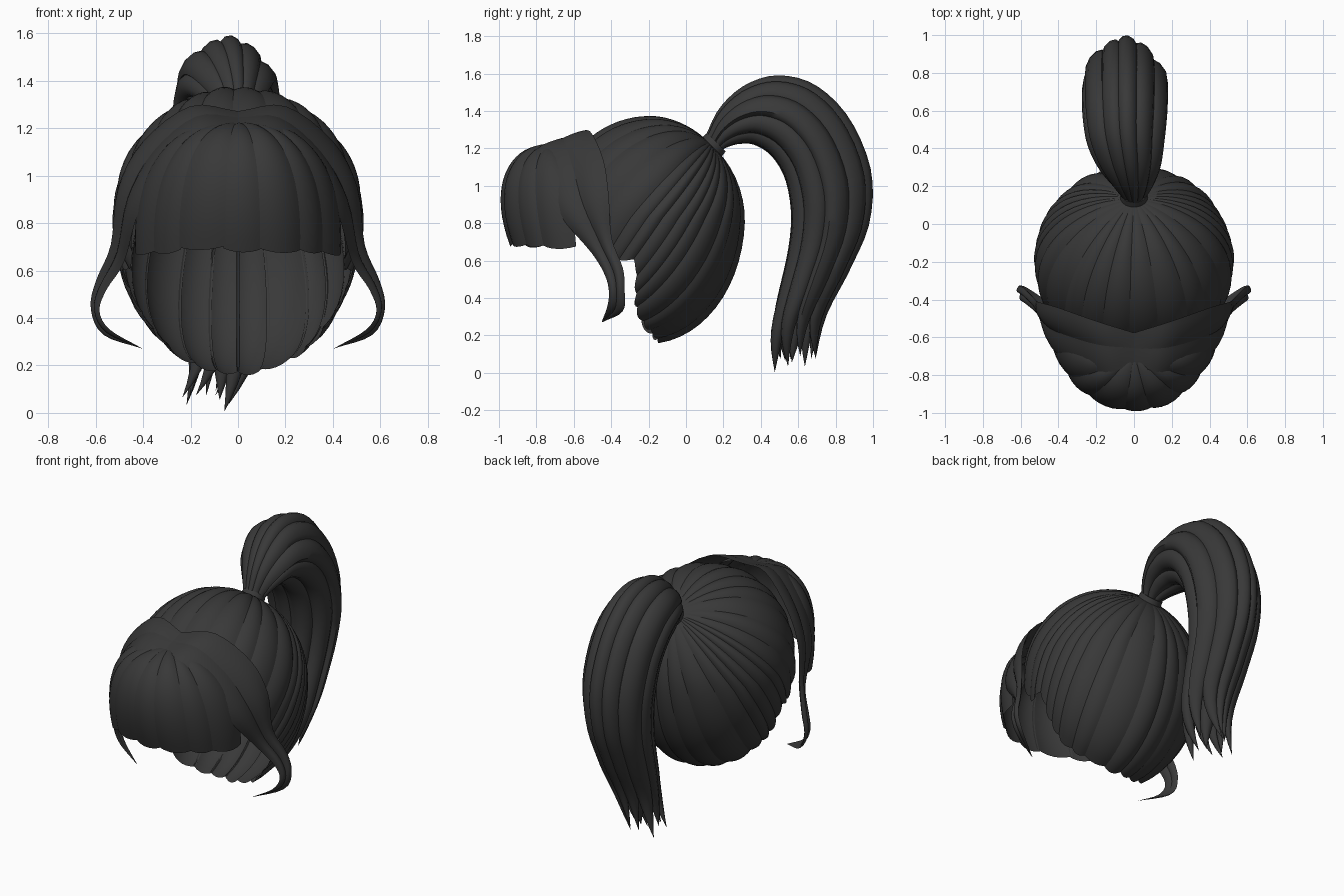
import bpy, bmesh, math, random
from mathutils import Vector as V, Matrix

if "Cube" in bpy.data.objects:
    bpy.data.objects.remove(bpy.data.objects["Cube"])

random.seed(4)
mat = bpy.data.materials.new("dark_hair")
mat.diffuse_color = (0.04, 0.04, 0.04, 1)
mat.use_nodes = True
mat.node_tree.nodes["Principled BSDF"].inputs["Base Color"].default_value = mat.diffuse_color
HEAD = V((0, -0.2, 0.83))


def spline(pts, t):
    # Catmull-Rom through pts, t in 0..1
    n = len(pts) - 1
    t = min(max(t, 0), 1) * n
    i = min(int(t), n - 1)
    t -= i
    b, c = V(pts[i]), V(pts[i + 1])
    a = V(pts[i - 1]) if i > 0 else 2 * b - c
    d = V(pts[i + 2]) if i + 2 <= n else 2 * c - b
    return 0.5 * (2 * b + (c - a) * t + (2 * a - 5 * b + 4 * c - d) * t * t
                  + (3 * b - a - 3 * c + d) * t ** 3)


def finish(name, bm, angle=50):
    me = bpy.data.meshes.new(name)
    bm.to_mesh(me)
    bm.free()
    me.materials.append(mat)
    ob = bpy.data.objects.new(name, me)
    bpy.context.collection.objects.link(ob)
    bpy.context.view_layer.objects.active = ob
    ob.select_set(True)
    bpy.ops.object.shade_smooth_by_angle(angle=math.radians(angle))
    ob.select_set(False)
    return ob


def locks(name, f, u0, u1, n, bulge, jag, double=False, cols=6, rows=20):
    # n neighbouring rounded locks of uneven width lying on the surface f(u, v)
    bm = bmesh.new()
    e = 0.004
    w = (u1 - u0) / n
    cuts = [u0 + w * (k + (random.uniform(-0.22, 0.22) if 0 < k < n else 0)) for k in range(n + 1)]

    def normal(u, v):
        return (f(u + e, v) - f(u - e, v)).cross(f(u, v + e) - f(u, v - e)).normalized()

    for k in range(n):
        a, b = cuts[k] - 0.05 * w, cuts[k + 1] + 0.05 * w
        m = (a + b) / 2
        sgn = 1 if normal(m, 0.5).dot(f(m, 0.5) - HEAD) > 0 else -1
        short = jag * random.random()
        lift = bulge * random.uniform(0.75, 1.25)
        for side in ((1, -0.4) if double else (1,)):
            grid = []
            for j in range(rows + 1):
                row = []
                for i in range(cols + 1):
                    s = 2 * i / cols - 1
                    v = j / rows * (1 - short - jag * s * s)
                    u = m + (b - a) / 2 * s
                    h = lift * side * (1 - s * s) * min(1, v * 3)
                    if double:
                        h *= min(1, (1 - v) * 3)
                    row.append(bm.verts.new(f(u, v) + normal(u, v) * sgn * h))
                grid.append(row)
            for j in range(rows):
                for i in range(cols):
                    q = [grid[j][i], grid[j][i + 1], grid[j + 1][i + 1], grid[j + 1][i]]
                    bm.faces.new(q if sgn * side > 0 else q[::-1])
    bmesh.ops.remove_doubles(bm, verts=bm.verts, dist=0.0004)
    return finish(name, bm)


# Swept-back cap: locks run from the hairline up to the tie
hairline = [(0, -0.64, 1.15), (0.25, -0.6, 1.1), (0.4, -0.52, 0.92), (0.48, -0.43, 0.6),
            (0.5, -0.29, 0.58), (0.44, -0.28, 0.42), (0.33, -0.27, 0.31),
            (0.17, -0.19, 0.21), (0, -0.14, 0.15)]


def to_unit(p):
    d = V(p) - HEAD
    return V((d.x / 0.515, d.y / 0.5, d.z / (0.53 if d.z > 0 else 0.66))).normalized()


pole = to_unit((0, 0.13, 1.22))


def cap(u, v):
    u = (u + 1) % 2 - 1
    p = spline(hairline, abs(u))
    p.x = math.copysign(p.x, u)
    d = pole.slerp(to_unit(p), 0.05 + 0.95 * v)
    return HEAD + V((d.x * 0.515, d.y * 0.5, d.z * (0.53 if d.z > 0 else 0.66)))


locks("swept_back_cap", cap, -1, 1, 28, 0.014, 0.012)


# Fringe: fan of locks from the parting over the forehead
def fringe(u, v):
    s, c = math.sin(u * 1.35), math.cos(u * 1.35)
    a = V((0, -0.68, 1.22))
    b = V((0.27 * s, -0.68 - 0.22 * c, 1.24))
    d = V((0.47 * s, -0.5 - 0.57 * c, 1.05))
    g = V((0.44 * s, -0.5 - 0.43 * c, 0.68 - 0.02 * s * s))
    w = 1 - v
    return a * w ** 3 + b * 3 * w * w * v + d * 3 * w * v * v + g * v ** 3


locks("fringe", fringe, -1, 1, 7, 0.014, 0.012)

# Side locks: sweep from the parting past the temples and curl in at the tip
front_edge = [(0, -0.74, 1.22), (0.15, -0.78, 1.2), (0.3, -0.75, 1.06), (0.42, -0.67, 0.85),
              (0.48, -0.5, 0.64), (0.555, -0.43, 0.52), (0.585, -0.41, 0.43),
              (0.54, -0.42, 0.35), (0.41, -0.45, 0.275)]
back_edge = [(0, -0.58, 1.27), (0.2, -0.52, 1.29), (0.4, -0.45, 1.14), (0.5, -0.42, 0.95),
             (0.525, -0.4, 0.72), (0.585, -0.34, 0.56), (0.61, -0.33, 0.44),
             (0.565, -0.34, 0.33), (0.4, -0.45, 0.27)]
for label, sx in (("left", 1), ("right", -1)):
    def side(u, v):
        p = spline(front_edge, v).lerp(spline(back_edge, v), u)
        return V((p.x * sx, p.y, p.z))
    locks("side_lock_" + label, side, 0, 1, 2, 0.025, 0.0, True, rows=32)

# Ponytail: tapered strands packed in a round bundle between two profile paths
outer = [(0, 0.1, 1.26), (0, 0.18, 1.42), (0, 0.32, 1.545), (0, 0.5, 1.595), (0, 0.7, 1.54),
         (0, 0.88, 1.36), (0, 0.995, 1.08), (0, 0.985, 0.8), (0, 0.88, 0.55), (0, 0.76, 0.3), (0, 0.71, 0.03)]
inner = [(0, 0.18, 1.18), (0, 0.22, 1.2), (0, 0.28, 1.215), (0, 0.36, 1.21), (0, 0.45, 1.15),
         (0, 0.52, 1.03), (0, 0.55, 0.85), (0, 0.535, 0.66), (0, 0.485, 0.43), (0, 0.43, 0.2), (0, 0.4, 0.0)]
spread = [(0, 0.06, 0), (-0.01, 0.11, 0), (-0.03, 0.17, 0), (-0.05, 0.21, 0), (-0.055, 0.23, 0),
          (-0.055, 0.235, 0), (-0.055, 0.23, 0), (-0.06, 0.21, 0), (-0.06, 0.19, 0),
          (-0.06, 0.17, 0), (-0.07, 0.16, 0)]


def tail(a, b, v):
    p = spline(inner, v).lerp(spline(outer, v), 0.5 + 0.5 * b)
    s = spline(spread, v)
    return V((s.x + a * s.y * (1 - 0.3 * max(0, b)), p.y, p.z))


bm = bmesh.new()
ROWS, SEG = 36, 10
strands = [(2 * math.pi * (k + 0.25) / 10, 0.73, 0.27, 0.31) for k in range(10)] + [(0, 0, 0.4, 0.4)]
for ang, ring, rad, tan in strands:
    ring *= random.uniform(0.93, 1.05)
    length = random.uniform(0.965, 1.0)
    flick = random.uniform(0.0, 0.1)
    rows = []
    for j in range(ROWS + 1):
        t = j / ROWS
        v = length * t
        size = 1 if t < 0.82 else max(0.01, 1 - ((t - 0.82) / 0.18) ** 2)
        bend = max(0, (t - 0.85) / 0.15) ** 2
        row = []
        for i in range(SEG):
            q = 2 * math.pi * i / SEG
            r = ring + rad * size * math.cos(q)
            w = tan * size * math.sin(q)
            p = tail(r * math.cos(ang) - w * math.sin(ang), r * math.sin(ang) + w * math.cos(ang), v)
            row.append(bm.verts.new(p + V((-flick * bend, 0.5 * flick * bend, 0))))
        rows.append(row)
    for r0, r1 in zip(rows, rows[1:]):
        for i in range(SEG):
            bm.faces.new((r0[i], r0[(i + 1) % SEG], r1[(i + 1) % SEG], r1[i]))
    bm.faces.new(rows[0])
    bm.faces.new(rows[-1])
bmesh.ops.recalc_face_normals(bm, faces=bm.faces)
finish("ponytail", bm)

# Hair tie
bm = bmesh.new()
bmesh.ops.create_cone(bm, cap_ends=True, segments=20, radius1=0.075, radius2=0.07, depth=0.05,
                      matrix=Matrix.Translation((0, 0.145, 1.215)) @ Matrix.Rotation(-math.pi / 4, 4, 'X'))
finish("hair_tie", bm, 40)
